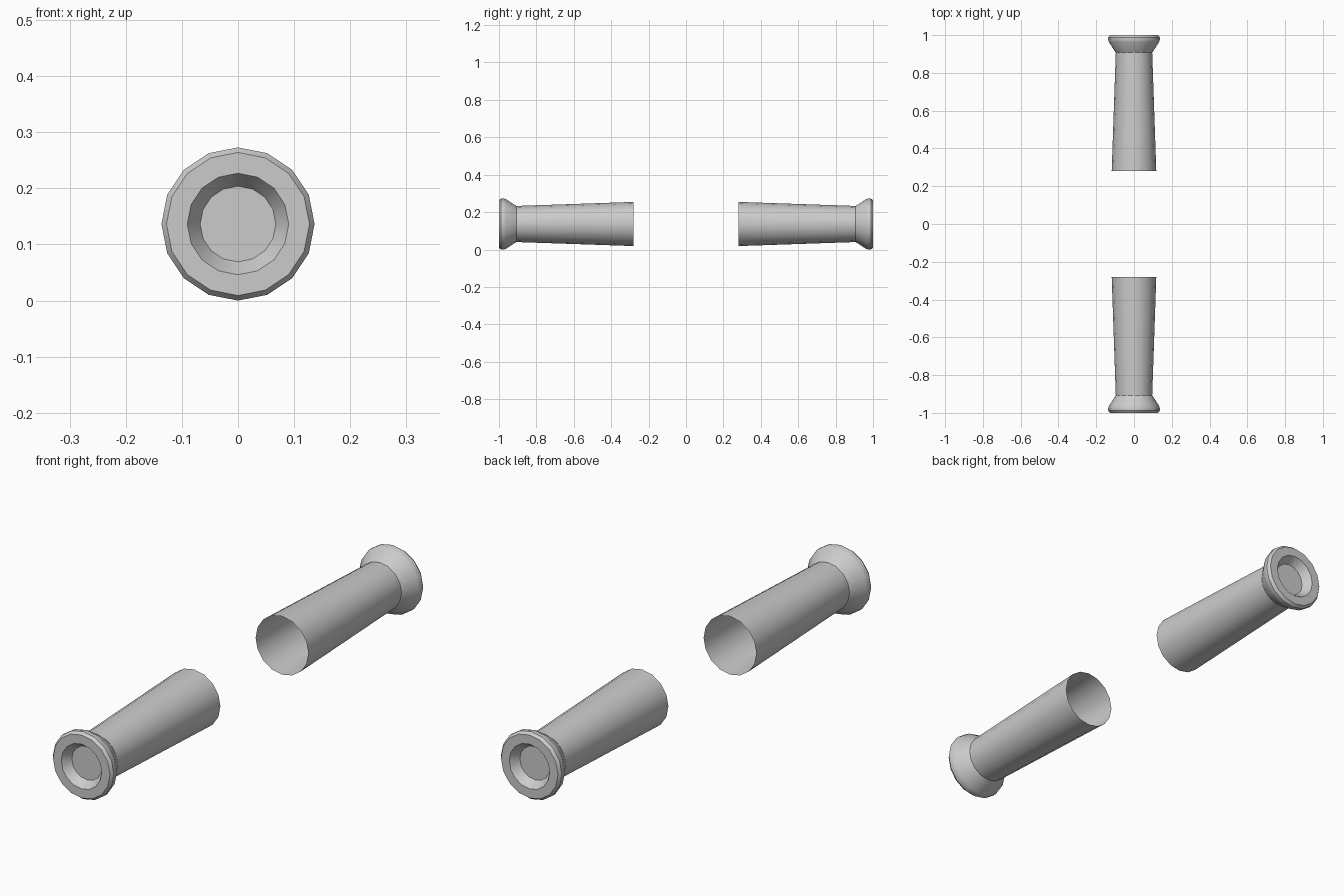
import bpy, bmesh, math

if "Cube" in bpy.data.objects:
    bpy.data.objects.remove(bpy.data.objects["Cube"])

SIDES = 16
AXIS_Z = 0.1365

# (radius, distance along y) from the open inner end to the recessed end cap
PROFILE = [
    (0.118, 0.281),    # open end of the grip
    (0.0965, 0.907),   # narrow neck
    (0.133, 0.963),    # flare
    (0.1365, 0.975),
    (0.1365, 0.988),   # rounded rim
    (0.1275, 1.0),
    (0.0905, 1.0),     # flat end ring
    (0.0675, 0.965),   # sloped recess
]


def make_grip(name, turn):
    bm = bmesh.new()
    rings = []
    for r, y in PROFILE:
        ring = []
        for i in range(SIDES):
            a = 2 * math.pi * i / SIDES
            ring.append(bm.verts.new((r * math.sin(a), -y, r * math.cos(a))))
        rings.append(ring)
    for a, b in zip(rings, rings[1:]):
        for i in range(SIDES):
            j = (i + 1) % SIDES
            bm.faces.new((a[i], a[j], b[j], b[i]))
    # recess floor
    bm.faces.new(rings[-1])
    bmesh.ops.recalc_face_normals(bm, faces=bm.faces)
    # the neck flank must face outward
    bm.faces.ensure_lookup_table()
    if bm.faces[0].normal.z < 0:
        bmesh.ops.reverse_faces(bm, faces=bm.faces)
    mesh = bpy.data.meshes.new(name)
    bm.to_mesh(mesh)
    bm.free()
    obj = bpy.data.objects.new(name, mesh)
    bpy.context.collection.objects.link(obj)
    obj.location.z = AXIS_Z
    obj.rotation_euler.z = turn
    bpy.ops.object.select_all(action='DESELECT')
    obj.select_set(True)
    bpy.context.view_layer.objects.active = obj
    bpy.ops.object.shade_smooth_by_angle(angle=math.radians(30))


# front and back handle grips
make_grip("front_grip", 0)
make_grip("back_grip", math.pi)
